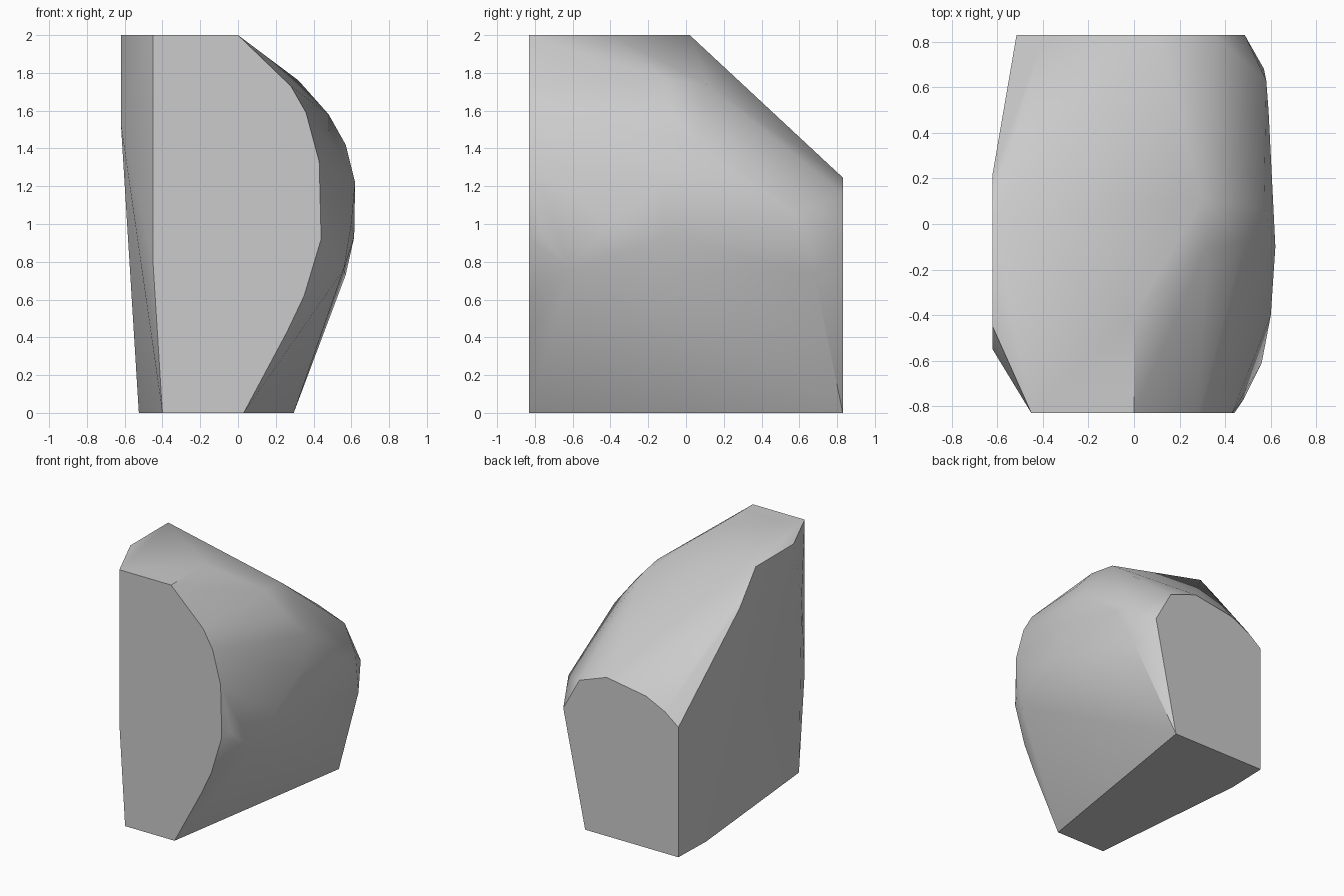
import bpy
import bmesh
import math

old = bpy.data.objects.get("Cube")
if old:
    bpy.data.objects.remove(old, do_unlink=True)


def make_material(name, colour):
    mat = bpy.data.materials.new(name)
    mat.use_nodes = True
    mat.diffuse_color = colour
    mat.node_tree.nodes["Principled BSDF"].inputs["Base Color"].default_value = colour
    return mat


HALF_DEPTH = 0.83
HEIGHT = 2.0
LEFT = -0.62

# Flat front cut, as an (x, z) outline
front_cut = [(-0.45, HEIGHT), (0, HEIGHT), (0.28, 1.73), (0.36, 1.59),
             (0.43, 1.33), (0.44, 0.92), (0.35, 0.62), (0.26, 0.43),
             (0.03, 0), (-0.4, 0), (-0.45, 0.8)]

# Flat back cut, as an (x, z) outline
back_cut = [(-0.515, 0), (-0.515, 1.02), (-0.4, 1.11), (-0.235, 1.19),
            (0.108, 1.246), (0.345, 1.16), (0.485, 0.905), (0.295, 0)]

# Upright side cut, as a (y, z) outline
side_cut = [(0.02, HEIGHT), (-0.45, HEIGHT), (-0.55, 1.53), (0.22, 1.75)]

# Rounded bulge, top ridge and the bend in the base edge
bulge = [(0, -0.4, HEIGHT), (0.3, 0.11, 1.74), (0.32, -0.1, 1.76),
         (0.48, -0.08, 1.58), (0.57, 0.07, 1.42), (0.62, -0.1, 1.22),
         (0.615, -0.1, 0.93), (0.6, -0.4, 1.0), (0.56, -0.61, 0.76),
         (0.48, -0.77, 0.95), (0.59, 0.5, 1.08), (0.58, 0.63, 1.06),
         (0.57, 0.68, 0.73), (-0.525, 0.5, 0)]

points = [(x, -HALF_DEPTH, z) for x, z in front_cut]
points += [(x, HALF_DEPTH, z) for x, z in back_cut]
points += [(LEFT, y, z) for y, z in side_cut]
points += bulge

# Wrap the cuts and the bulge in one convex stone
bm = bmesh.new()
for point in points:
    bm.verts.new(point)
bmesh.ops.convex_hull(bm, input=bm.verts[:], use_existing_faces=False)
loose = [v for v in bm.verts if not v.link_faces]
bmesh.ops.delete(bm, geom=loose, context='VERTS')
bmesh.ops.dissolve_limit(bm, angle_limit=math.radians(0.5),
                         verts=bm.verts[:], edges=bm.edges[:])
bmesh.ops.recalc_face_normals(bm, faces=bm.faces[:])

mesh = bpy.data.meshes.new("stone")
bm.to_mesh(mesh)
bm.free()
stone = bpy.data.objects.new("stone", mesh)
bpy.context.collection.objects.link(stone)
mesh.materials.append(make_material("stone grey", (0.6, 0.6, 0.6, 1)))

# Soft bulge with crisp cut edges
bpy.ops.object.select_all(action='DESELECT')
stone.select_set(True)
bpy.context.view_layer.objects.active = stone
bpy.ops.object.shade_smooth_by_angle(angle=math.radians(30))
